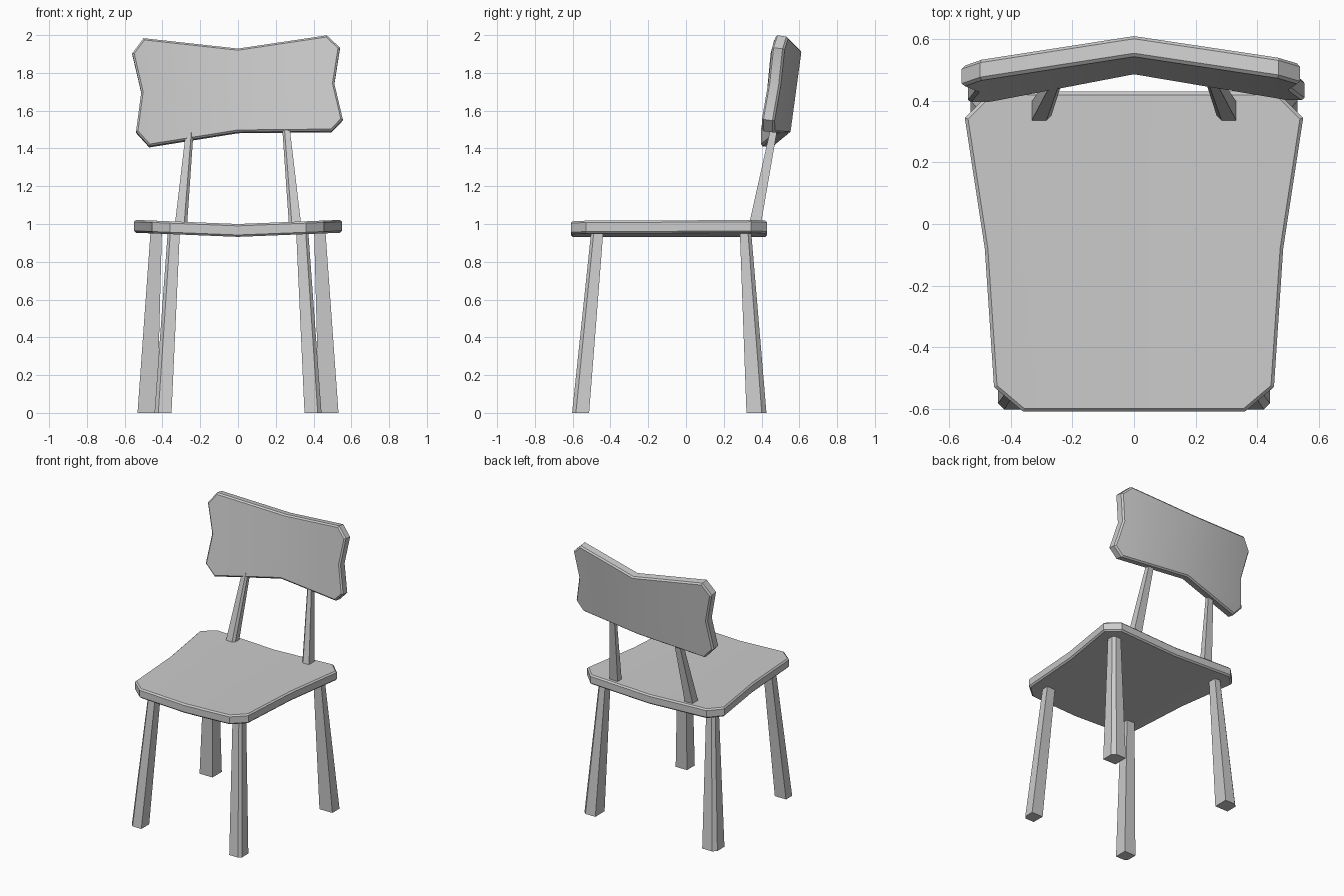
import bpy, bmesh, math
from mathutils import Vector

if "Cube" in bpy.data.objects:
    bpy.data.objects.remove(bpy.data.objects["Cube"])


def finish(name, bm, angle):
    bmesh.ops.recalc_face_normals(bm, faces=bm.faces)
    me = bpy.data.meshes.new(name)
    bm.to_mesh(me)
    bm.free()
    ob = bpy.data.objects.new(name, me)
    bpy.context.collection.objects.link(ob)
    if angle:
        bpy.ops.object.select_all(action='DESELECT')
        ob.select_set(True)
        bpy.context.view_layer.objects.active = ob
        bpy.ops.object.shade_smooth_by_angle(angle=math.radians(angle))
    return ob


def slab(name, right, left, place, offset, bevel):
    """Board creased along x = 0; both halves run from the first centre point to the last."""
    bm = bmesh.new()
    first, last = (bm.verts.new(place(*right[i])) for i in (0, -1))
    for half in (right, left):
        mid = [bm.verts.new(place(*p)) for p in half[1:-1]]
        ring = [first] + mid + [last]
        bm.faces.new(ring if half is right else ring[::-1])
    caps = list(bm.faces)
    ext = bmesh.ops.extrude_face_region(bm, geom=caps, use_keep_orig=True)
    verts = [g for g in ext['geom'] if isinstance(g, bmesh.types.BMVert)]
    bmesh.ops.translate(bm, verts=verts, vec=Vector(offset))
    bmesh.ops.recalc_face_normals(bm, faces=bm.faces)
    rim = [e for e in bm.edges if len(e.link_faces) == 2
           and e.calc_face_angle() > math.radians(62)]
    bmesh.ops.bevel(bm, geom=rim, offset=bevel, segments=1, affect='EDGES')
    return finish(name, bm, 25)


def strut(name, side, bottom, top, corner, chamfer):
    """Tapered bar between two levels (x0, x1, y0, y1, z), with one chamfered corner."""
    bm = bmesh.new()
    rings = []
    for (x0, x1, y0, y1, z), c in ((bottom, chamfer), (top, chamfer * 0.7)):
        ring = []
        for sx, sy in ((-1, -1), (1, -1), (1, 1), (-1, 1)):
            x, y = (x1 if sx > 0 else x0), (y1 if sy > 0 else y0)
            if (sx, sy) == corner:
                cut = [(x - sx * c, y), (x, y - sy * c)]
                ring += cut if sx * sy < 0 else cut[::-1]
            else:
                ring.append((x, y))
        rings.append([bm.verts.new((side * x, y, z)) for x, y in ring])
    low, high = rings
    bm.faces.new(low)
    bm.faces.new(high)
    for i in range(len(low)):
        j = (i + 1) % len(low)
        bm.faces.new((low[i], low[j], high[j], high[i]))
    return finish(name, bm, 0)


# Seat: symmetric outline (x, y), dipping slightly at the middle
half = [(0, -0.61), (0.36, -0.61), (0.455, -0.53), (0.485, -0.08),
        (0.55, 0.345), (0.465, 0.43), (0, 0.43)]
slab("seat", half, [(-x, y) for x, y in half],
     lambda x, y: (x, y, 1.0 + 0.04 * abs(x)), (0, 0, -0.068), 0.01)

# Backrest: slightly crooked outline (x, z), leaning back and bent at the middle
slab("backrest",
     [(0, 1.488), (0.495, 1.493), (0.555, 1.555), (0.51, 1.745),
      (0.54, 1.935), (0.47, 2.0), (0, 1.93)],
     [(0, 1.488), (-0.47, 1.413), (-0.54, 1.49), (-0.512, 1.70),
      (-0.56, 1.905), (-0.50, 1.985), (0, 1.93)],
     lambda x, z: (x, 0.485 + 0.135 * (z - 1.485) - 0.17 * abs(x), z),
     (0, 0.067, -0.009), 0.01)

# Legs and back posts, mirrored left and right
for side, label in ((-1, "left"), (1, "right")):
    strut("front_leg_" + label, side, (0.352, 0.442, -0.603, -0.513, 0),
          (0.308, 0.372, -0.502, -0.438, 0.96), (1, -1), 0.02)
    strut("rear_leg_" + label, side, (0.428, 0.532, 0.32, 0.426, 0),
          (0.403, 0.463, 0.285, 0.345, 0.96), (1, 1), 0.025)
    strut("back_post_" + label, side, (0.27, 0.335, 0.332, 0.395, 0.99),
          (0.232, 0.27, 0.455, 0.49, 1.54), (-1, -1), 0.016)
